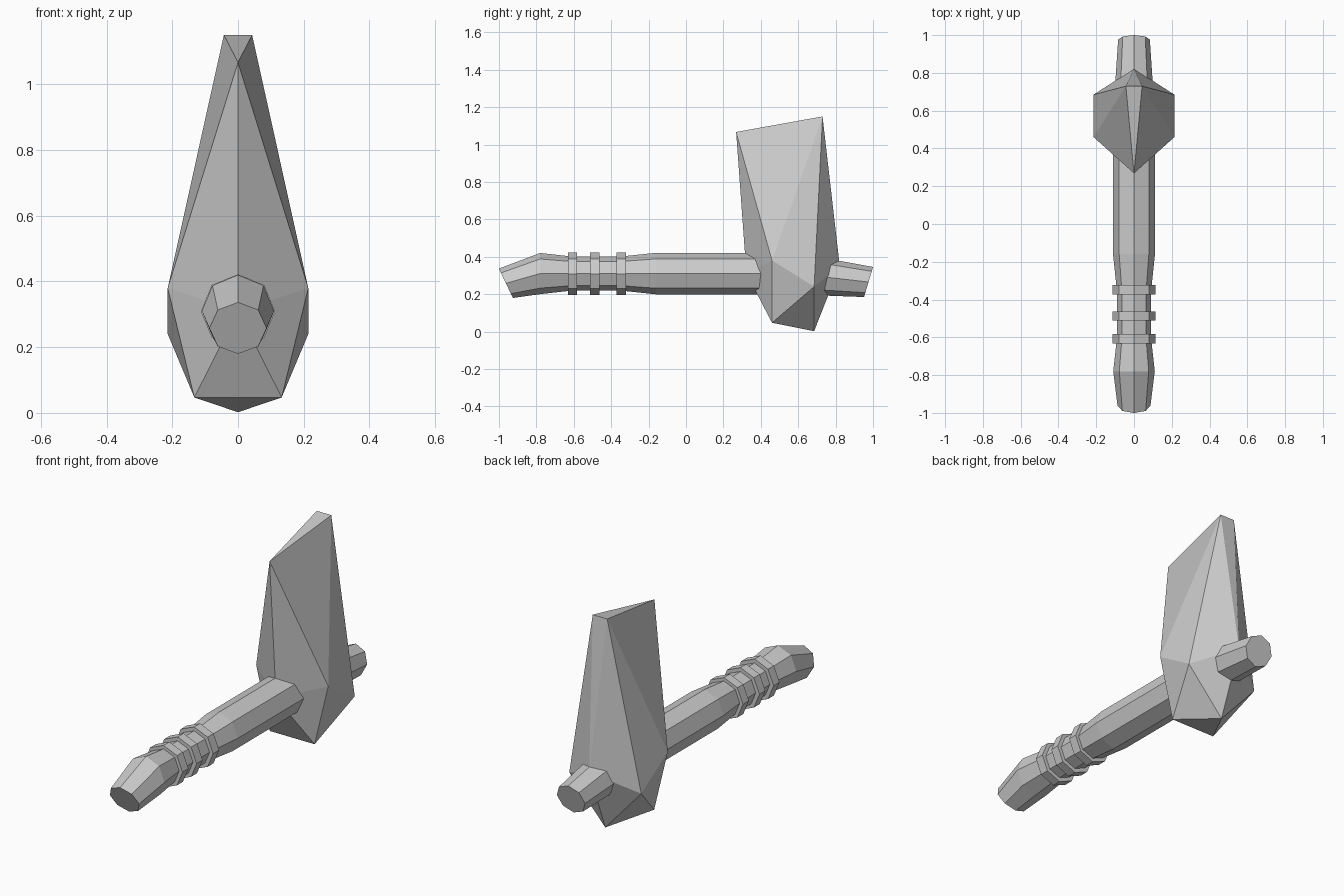
import bpy, bmesh
from math import sin, cos, pi
from mathutils import Vector

if "Cube" in bpy.data.objects:
    bpy.data.objects.remove(bpy.data.objects["Cube"])


def finish(name, bm):
    bmesh.ops.recalc_face_normals(bm, faces=bm.faces)
    me = bpy.data.meshes.new(name)
    bm.to_mesh(me)
    bm.free()
    ob = bpy.data.objects.new(name, me)
    bpy.context.collection.objects.link(ob)
    return ob


def octagon_loft(name, sections):
    """Capped octagonal tube; each section is (y, z, radius, slope of the ring)."""
    bm = bmesh.new()
    rings = []
    for y, z, r, lean in sections:
        up = Vector((0, lean, 1)).normalized()
        rings.append([bm.verts.new(Vector((r * cos(i * pi / 4), y, z)) + up * r * sin(i * pi / 4))
                      for i in range(8)])
    for a, b in zip(rings, rings[1:]):
        for i in range(8):
            j = (i + 1) % 8
            bm.faces.new((a[i], a[j], b[j], b[i]))
    bm.faces.new(rings[0])
    bm.faces.new(rings[-1])
    return finish(name, bm)


# Handle with drooping, tilted ends
octagon_loft("handle", [
    (-0.963, 0.258, 0.087, -0.48),
    (-0.78, 0.31, 0.110, 0),
    (-0.61, 0.31, 0.091, 0),
    (-0.35, 0.31, 0.091, 0),
    (-0.16, 0.31, 0.111, 0),
    (0.45, 0.31, 0.111, 0),
    (0.72, 0.294, 0.101, 0.1),
    (0.976, 0.265, 0.084, 0.3),
])

# Grip bindings
for n, y in enumerate((-0.607, -0.487, -0.347)):
    octagon_loft(f"grip_ring_{n + 1}", [(y - 0.025, 0.309, 0.113, 0), (y + 0.025, 0.309, 0.113, 0)])

# Faceted stone head: right-half points, mirrored to the left
points = {
    "peak": (0, 0.268, 1.067), "top": (0.043, 0.73, 1.15),
    "side_f": (0.214, 0.46, 0.38), "side_b": (0.214, 0.685, 0.24),
    "front": (0, 0.323, 0.31), "back": (0, 0.822, 0.35),
    "low_f": (0.133, 0.46, 0.047), "low_b": (0, 0.685, 0.002),
}
facets = ["peak side_f top", "top side_f side_b", "top side_b back", "peak front side_f",
          "front low_f side_f", "side_f low_f side_b", "low_f low_b side_b", "side_b low_b back"]
bm = bmesh.new()
right = {k: bm.verts.new(p) for k, p in points.items()}
left = {k: bm.verts.new((-p[0], p[1], p[2])) if p[0] else right[k] for k, p in points.items()}
for f in facets:
    for side in (right, left):
        bm.faces.new([side[k] for k in f.split()])
# Facets that cross the centre line
for centre, pair in (("peak", "top"), ("back", "top"), ("front", "low_f"), ("low_b", "low_f")):
    bm.faces.new((right[centre], right[pair], left[pair]))
finish("axe_head", bm)
